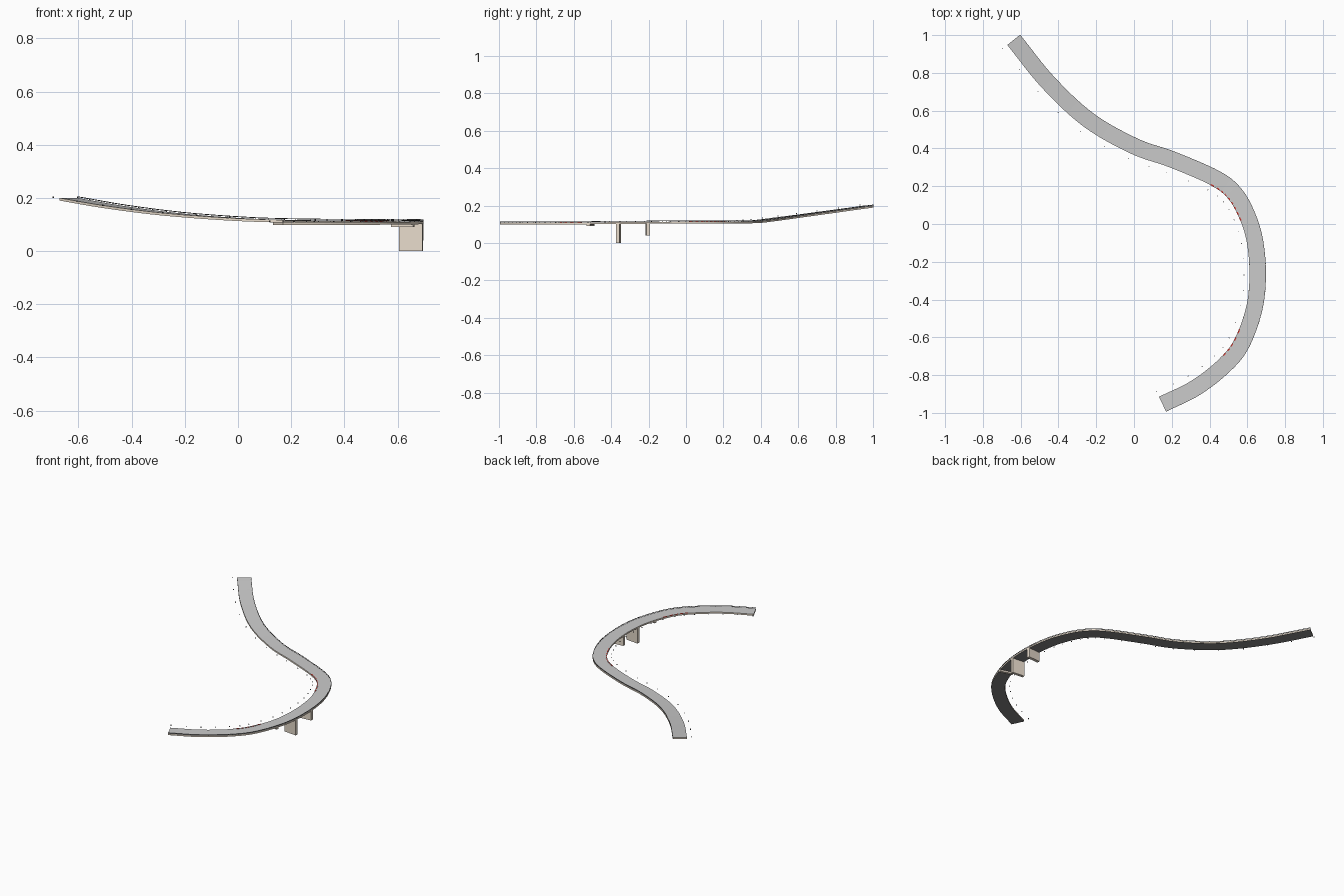
import bpy, bmesh, math
from mathutils import Vector

if "Cube" in bpy.data.objects:
    bpy.data.objects.remove(bpy.data.objects["Cube"])

# centreline of the road surface
CTRL = [(-.637, .975, .200), (-.455, .75, .169), (-.24, .55, .142), (0, .413, .124),
        (.2, .342, .117), (.425, .245, .115), (.53, .165, .115), (.597, .05, .115),
        (.64, -.09, .114), (.655, -.27, .113), (.636, -.45, .111), (.568, -.637, .110),
        (.475, -.752, .109), (.325, -.868, .109), (.151, -.954, .109)]
HALF, THICK, STEPS = .0435, .010, 8


def mat(name, c):
    m = bpy.data.materials.new(name)
    m.diffuse_color = (*c, 1)
    m.use_nodes = True
    m.node_tree.nodes["Principled BSDF"].inputs["Base Color"].default_value = m.diffuse_color
    return m


ASPHALT = mat("asphalt", (.60, .60, .60))
CONCRETE = mat("concrete", (.80, .71, .60))
UNDER = mat("underside", (.22, .22, .22))
DARK = mat("dark", (.08, .08, .08))
RED = mat("red", (.7, .04, .03))
WHITE = mat("white", (.85, .85, .85))


def catmull(pts, n):
    p = [Vector(q) for q in pts]
    p = [p[0] * 2 - p[1]] + p + [p[-1] * 2 - p[-2]]
    out = []
    for i in range(1, len(p) - 2):
        a, b, c, d = p[i - 1:i + 3]
        for k in range(n):
            t = k / n
            out.append(.5 * (2 * b + (c - a) * t + (2 * a - 5 * b + 4 * c - d) * t * t
                             + (3 * b - a - 3 * c + d) * t ** 3))
    return out + [p[-2]]


PATH = catmull(CTRL, STEPS)


def frame(i):
    t = PATH[min(i + 1, len(PATH) - 1)] - PATH[max(i - 1, 0)]
    t.z = 0
    t.normalize()
    return PATH[i], t, Vector((-t.y, t.x, 0))


def finish(name, bm, mats):
    bmesh.ops.recalc_face_normals(bm, faces=bm.faces)
    me = bpy.data.meshes.new(name)
    bm.to_mesh(me)
    bm.free()
    for m in mats:
        me.materials.append(m)
    ob = bpy.data.objects.new(name, me)
    bpy.context.collection.objects.link(ob)
    return ob


def sweep(name, profile, mats, idx, i0=0, i1=len(PATH) - 1, stripe=False):
    """Sweep an (offset, height) profile along the road; idx = material per side."""
    bm = bmesh.new()
    rings = []
    for i in range(i0, i1 + 1):
        p, t, n = frame(i)
        rings.append([bm.verts.new(p + n * o + Vector((0, 0, h))) for o, h in profile])
    m = len(profile)
    for r, (a, b) in enumerate(zip(rings, rings[1:])):
        for k in range(m):
            f = bm.faces.new((a[k], a[(k + 1) % m], b[(k + 1) % m], b[k]))
            f.material_index = r % 2 if stripe else idx[k]
    for ring in (rings[0], rings[-1]):
        bm.faces.new(ring).material_index = idx[1]
    return finish(name, bm, mats)


def box(bm, c, t, n, lt, ln, z0, z1):
    v = [bm.verts.new((*(c + t * lt * a + n * ln * b).xy, z))
         for z in (z0, z1) for a, b in ((-1, -1), (1, -1), (1, 1), (-1, 1))]
    for f in ((3, 2, 1, 0), (4, 5, 6, 7), (0, 1, 5, 4), (1, 2, 6, 5), (2, 3, 7, 6), (3, 0, 4, 7)):
        bm.faces.new([v[k] for k in f])


def nearest(y):
    return min(range(len(PATH)), key=lambda i: abs(PATH[i].y - y))


# road deck: grey top, concrete sides, dark underside
sweep("road_deck", [(-HALF, 0), (HALF, 0), (HALF, -THICK), (-HALF, -THICK)],
      [ASPHALT, CONCRETE, UNDER], [0, 1, 2, 1])

# outer guard rail with posts
sweep("guard_rail", [(HALF - .0015, .006), (HALF, .006), (HALF, .003), (HALF - .0015, .003)],
      [DARK], [0] * 4)
bm = bmesh.new()
for i in range(0, len(PATH), 2):
    p, t, n = frame(i)
    box(bm, p + n * (HALF - .001), t, n, .001, .001, p.z - .002, p.z + .006)
finish("rail_posts", bm, [DARK])

# striped kerbs on the inside of the two bends
for name, ya, yb in (("upper_kerb", .24, .04), ("lower_kerb", -.57, -.74)):
    sweep(name, [(-HALF - .001, .002), (-HALF + .006, .002),
                 (-HALF + .006, -.001), (-HALF - .001, -.001)],
          [RED, WHITE], [0] * 4, nearest(ya), nearest(yb), True)

# small marker studs beside the inner edge
bm = bmesh.new()
for i in range(0, len(PATH), 4):
    p, t, n = frame(i)
    box(bm, p - n * .073, t, n, .002, .002, p.z, p.z + .006)
finish("roadside_markers", bm, [DARK])

# supporting piers: y position, half thickness, foot height
for name, y, h, z0 in (("tall_pier", -.36, .009, 0), ("middle_pier", -.205, .010, .04),
                       ("short_pier", -.51, .009, .09)):
    p, t, n = frame(nearest(y))
    c = p + t * ((y - p.y) / t.y)
    bm = bmesh.new()
    box(bm, c, t, n, h, .044, z0, p.z - THICK + .001)
    finish(name, bm, [CONCRETE])
